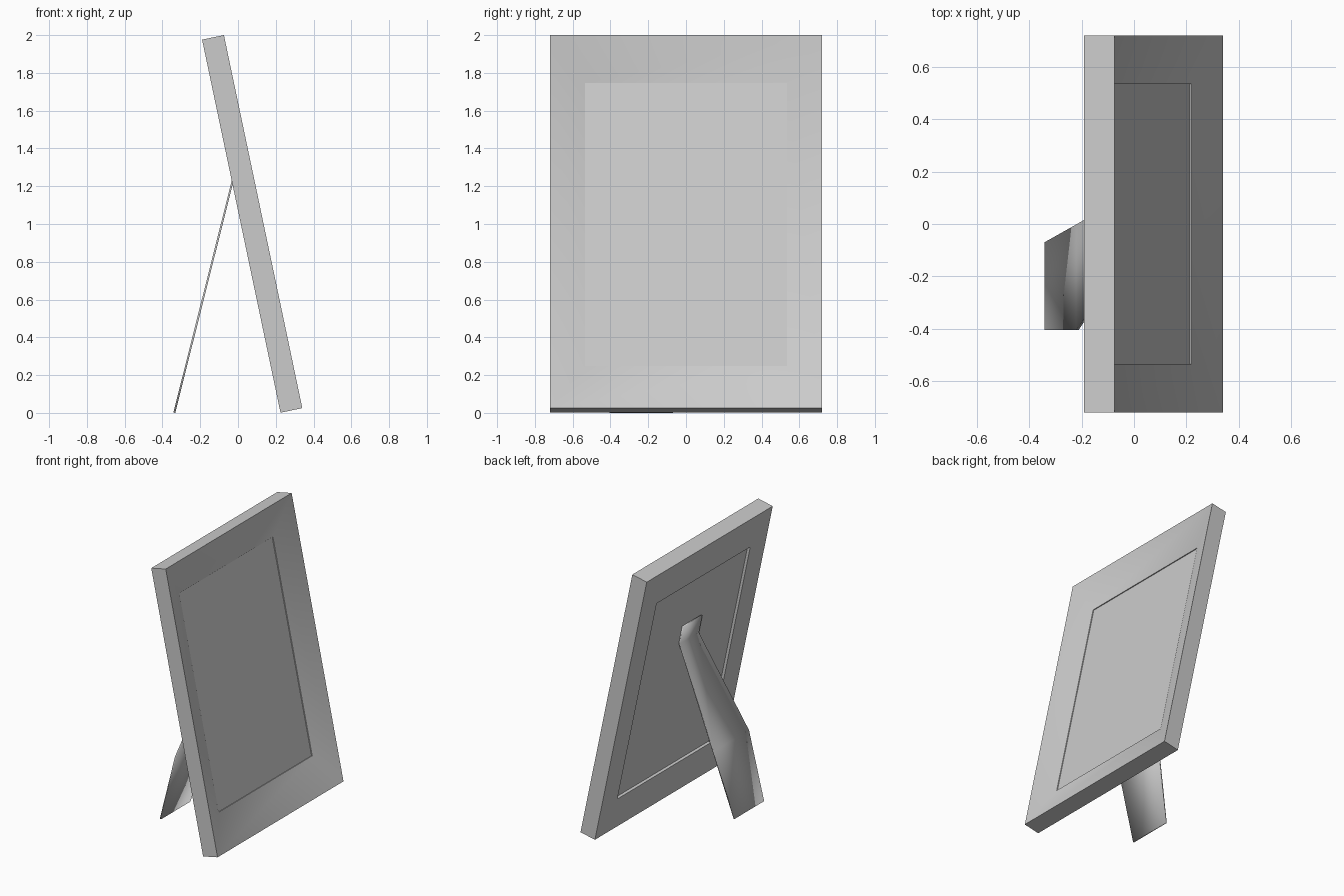
import bpy, bmesh, math
from mathutils import Matrix, Vector

cube = bpy.data.objects.get("Cube")
if cube:
    bpy.data.objects.remove(cube, do_unlink=True)

# Frame-local axes: x = towards the picture side, y = width, z = up the frame
LEAN = math.radians(11.87)
HALF_W, HEIGHT, DEPTH = 0.72, 2.018, 0.118
MARGIN_Y, MARGIN_Z = 0.185, 0.243
TILT = Matrix.Translation((0.225, 0, 0.001)) @ Matrix.Rotation(-LEAN, 4, 'Y')

grey = bpy.data.materials.new("plain grey")
grey.use_nodes = True
grey.diffuse_color = (0.6, 0.6, 0.6, 1)
grey.node_tree.nodes["Principled BSDF"].inputs["Base Color"].default_value = (0.6, 0.6, 0.6, 1)


def finish(name, bm, recalc=True):
    """Turn a bmesh into a smooth-shaded object with sharp corners kept."""
    if recalc:
        bmesh.ops.recalc_face_normals(bm, faces=bm.faces)
    mesh = bpy.data.meshes.new(name)
    bm.to_mesh(mesh)
    bm.free()
    mesh.materials.append(grey)
    mesh.shade_smooth()
    mesh.set_sharp_from_angle(angle=math.radians(45))
    obj = bpy.data.objects.new(name, mesh)
    bpy.context.collection.objects.link(obj)
    return obj


def rectangle(bm, inset, x):
    """Ring of four corners; inset 0 is the outer edge, 1 the opening."""
    y = HALF_W - MARGIN_Y * inset
    low, high = MARGIN_Z * inset, HEIGHT - MARGIN_Z * inset
    corners = [(-y, low), (y, low), (y, high), (-y, high)]
    return [bm.verts.new(TILT @ Vector((x, cy, cz))) for cy, cz in corners]


# Frame moulding: a profile that slopes in towards the opening
bm = bmesh.new()
profile = [(0, 0), (0, DEPTH), (1, 0.046), (1, 0)]
rings = [rectangle(bm, inset, x) for inset, x in profile]
for k, ring in enumerate(rings):
    other = rings[(k + 1) % len(rings)]
    for i in range(4):
        j = (i + 1) % 4
        bm.faces.new((ring[i], ring[j], other[j], other[i]))
finish("frame_moulding", bm)

# Picture panel, set back from both sides of the frame
bm = bmesh.new()
back, front = rectangle(bm, 1, 0.02), rectangle(bm, 1, 0.04)
bm.faces.new(back)
bm.faces.new(front)
for i in range(4):
    j = (i + 1) % 4
    bm.faces.new((back[i], back[j], front[j], front[i]))
finish("picture_panel", bm)

# Easel stand: a bent sheet with a flap on the panel and a slanted leg
flap_top = TILT @ Vector((0.01, 0, 1.41))
hinge = TILT @ Vector((0.01, 0, 1.276))
foot = Vector((-0.342, 0, 0.0025))
elbow = foot.lerp(hinge, 0.385)
rows = [(flap_top, -0.108, 0.108), (hinge, -0.108, 0.108),
        (elbow, -0.405, -0.002), (foot, -0.405, -0.07)]
bm = bmesh.new()
pairs = [[bm.verts.new((p.x, y, p.z)) for y in (y0, y1)] for p, y0, y1 in rows]
for upper, lower in zip(pairs, pairs[1:]):
    bm.faces.new((upper[0], lower[0], lower[1], upper[1]))
bm.normal_update()
for face in bm.faces:
    if face.normal.x > 0:
        face.normal_flip()
stand = finish("easel_stand", bm, recalc=False)
sheet = stand.modifiers.new("thickness", 'SOLIDIFY')
sheet.thickness = 0.01
sheet.offset = -1
